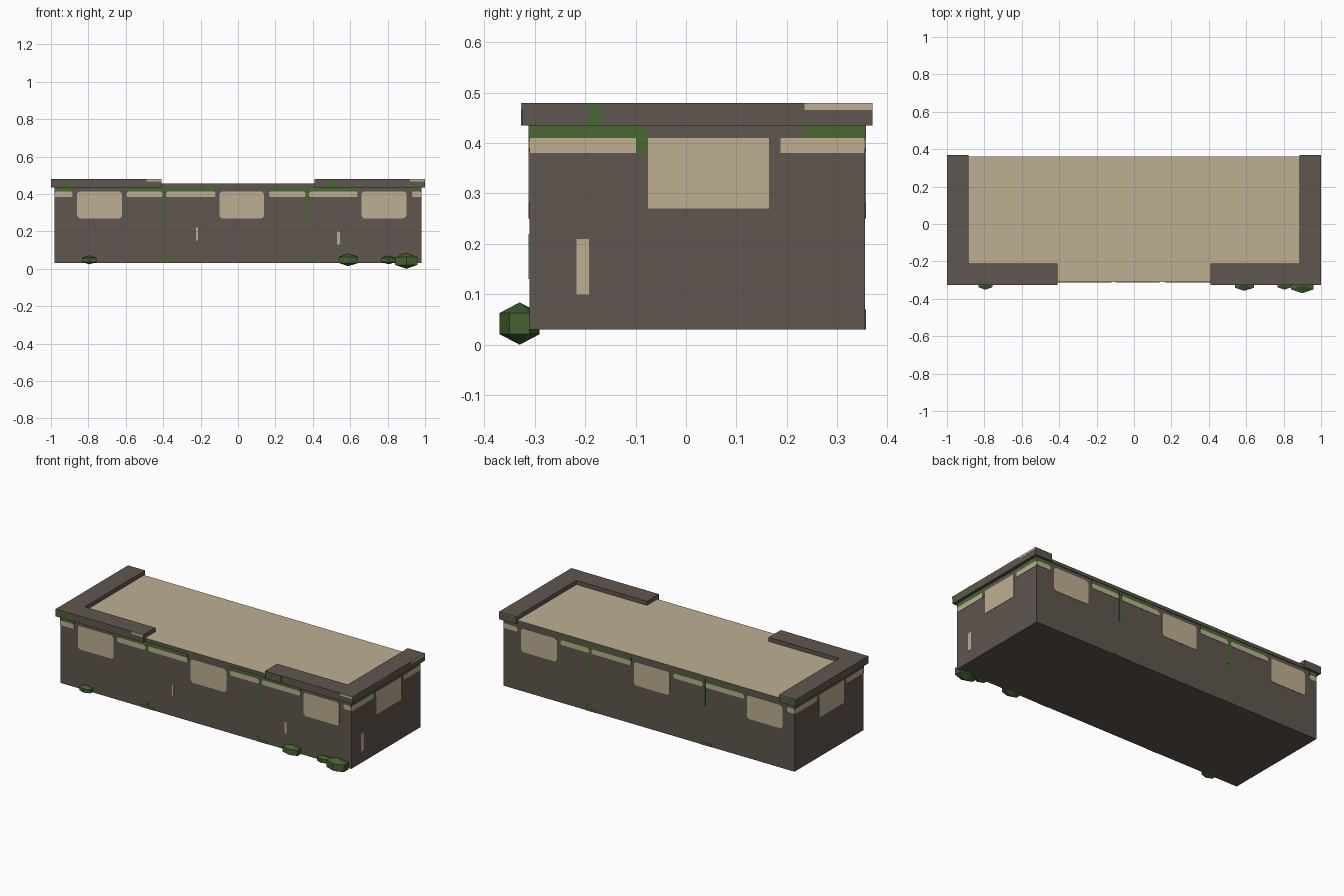
import bpy
import bmesh
from mathutils import Matrix, Vector

cube = bpy.data.objects.get("Cube")
if cube:
    bpy.data.objects.remove(cube, do_unlink=True)


def material(name, rgb):
    lin = [((c / 255 + 0.055) / 1.055) ** 2.4 for c in rgb] + [1]
    mat = bpy.data.materials.new(name)
    mat.use_nodes = True
    mat.diffuse_color = lin
    mat.node_tree.nodes["Principled BSDF"].inputs["Base Color"].default_value = lin
    return mat


STONE = material("dark stone", (96, 86, 78))
SAND = material("pale sand", (190, 175, 146))
MOSS = material("moss green", (72, 103, 52))
BUSH = material("bush green", (68, 98, 48))


def finish(bm, name, mats):
    bmesh.ops.recalc_face_normals(bm, faces=bm.faces)
    mesh = bpy.data.meshes.new(name)
    bm.to_mesh(mesh)
    bm.free()
    for m in mats:
        mesh.materials.append(m)
    ob = bpy.data.objects.new(name, mesh)
    bpy.context.collection.objects.link(ob)
    return ob


def prism(bm, points, z0, z1):
    face = bm.faces.new([bm.verts.new((x, y, z0)) for x, y in points])
    out = bmesh.ops.extrude_face_region(bm, geom=[face])
    verts = [g for g in out["geom"] if isinstance(g, bmesh.types.BMVert)]
    bmesh.ops.translate(bm, verts=verts, vec=(0, 0, z1 - z0))


def rect(x0, x1, y0, y1, c=0):
    """Rectangle outline with corners cut by c."""
    if not c:
        return [(x0, y0), (x1, y0), (x1, y1), (x0, y1)]
    return [(x0 + c, y0), (x1 - c, y0), (x1, y0 + c), (x1, y1 - c),
            (x1 - c, y1), (x0 + c, y1), (x0, y1 - c), (x0, y0 + c)]


def block(name, points, z0, z1, mats):
    bm = bmesh.new()
    prism(bm, points, z0, z1)
    return finish(bm, name, mats)


def frame(u, n, origin):
    """Surface frame: u runs along the surface, n points out of it."""
    u, n = Vector(u), Vector(n)
    rot = Matrix((u, n.cross(u), n)).transposed().to_4x4()
    return Matrix.Translation(origin) @ rot


def plates(name, mat, place, rects, cut=0):
    bm = bmesh.new()
    for r in rects:
        prism(bm, rect(*r, cut), -0.003, 0.002)
    finish(bm, name, [mat]).matrix_world = place


# Main block and deck
block("base_block", rect(-0.98, 0.98, -0.31, 0.355), 0.03, 0.435, [STONE])
deck = block("deck_slab", rect(-0.98, 0.98, -0.31, 0.36), 0.435, 0.455, [STONE, SAND])
for p in deck.data.polygons:
    p.material_index = int(p.normal.z > 0.5)

# L-shaped parapets at both ends
corner = [(0.41, -0.325), (1, -0.325), (1, 0.37), (0.885, 0.37), (0.885, -0.21), (0.41, -0.21)]
for side, s in (("left", 1), ("right", -1)):
    block(side + "_parapet", [(s * x, y) for x, y in corner], 0.435, 0.48, [STONE])

# Worn panels and moss on the long walls
MID = 0.0225
long_walls = {"front": frame((1, 0, 0), (0, -1, 0), (0, -0.31, 0)),
              "back": frame((-1, 0, 0), (0, 1, 0), (0, 0.355, 0))}
long_strips = [(-0.98, -0.885), (-0.595, -0.405), (-0.385, -0.12),
               (0.165, 0.36), (0.38, 0.64), (0.93, 0.98)]
for wall, place in long_walls.items():
    plates(wall + "_panels", SAND, place,
           [(x, x + 0.24, 0.27, 0.413) for x in (-0.86, -0.1, 0.66)], 0.012)
    plates(wall + "_strips", SAND, place,
           [(a, b, 0.383, 0.412) for a, b in long_strips], 0.007)
    plates(wall + "_moss", MOSS, place,
           [(a, b, 0.412, 0.435) for a, b in long_strips]
           + [(-0.402, -0.388, 0.25, 0.435), (0.361, 0.379, 0.27, 0.435),
              (-0.43, -0.35, 0.03, 0.045), (-0.41, -0.39, 0.04, 0.07),
              (0.34, 0.42, 0.03, 0.045), (0.34, 0.36, 0.04, 0.06)])
plates("front_chips", SAND, long_walls["front"],
       [(-0.225, -0.215, 0.15, 0.22), (0.53, 0.545, 0.13, 0.2)])

# Worn panels and moss on the short walls
short_walls = {"left": frame((0, 1, 0), (1, 0, 0), (0.98, MID, 0)),
               "right": frame((0, -1, 0), (-1, 0, 0), (-0.98, MID, 0))}
for wall, place in short_walls.items():
    plates(wall + "_panels", SAND, place,
           [(-0.098, 0.142, 0.27, 0.41), (-0.332, -0.122, 0.38, 0.41),
            (0.165, 0.332, 0.38, 0.41)])
    plates(wall + "_moss", MOSS, place,
           [(-0.332, -0.098, 0.41, 0.435), (-0.122, -0.098, 0.38, 0.41),
            (0.212, 0.332, 0.41, 0.435)])
plates("left_chip", SAND, short_walls["left"], [(-0.24, -0.215, 0.1, 0.21)])

# Worn patches on top of the parapets
top = frame((1, 0, 0), (0, 0, 1), (0, 0, 0.478))
plates("parapet_end_patches", SAND, top,
       [(-1, -0.885, 0.27, 0.37), (0.885, 1, 0.27, 0.37)])
plates("parapet_patches", SAND, top,
       [(-0.71, -0.415, -0.325, -0.265), (0.705, 1, -0.325, -0.265),
        (-0.94, -0.885, -0.1, 0.02), (0.945, 1, -0.1, 0.02)], 0.015)
plates("parapet_scratches", SAND, top,
       [(x, x + 0.055, -0.172, -0.158) for x in (-0.94, 0.945)]
       + [(x, x + 0.07, -0.278, -0.264) for x in (-1, 0.885)], 0.004)

# Worn edges and moss on the parapet sides
rim_front = frame((1, 0, 0), (0, -1, 0), (0, -0.325, 0))
rim_left = frame((0, 1, 0), (1, 0, 0), (0.999, 0, 0))
plates("parapet_front_edges", SAND, rim_front,
       [(-0.49, -0.41, 0.466, 0.48), (0.92, 1, 0.466, 0.48)])
plates("parapet_front_moss", MOSS, rim_front,
       [(-0.93, -0.9, 0.435, 0.48), (0.49, 0.52, 0.435, 0.48)])
plates("parapet_left_edge", SAND, rim_left, [(0.235, 0.37, 0.466, 0.48)])
plates("parapet_left_moss", MOSS, rim_left, [(-0.193, -0.17, 0.435, 0.48)])

# Faceted bushes along the front foot: x, y, z, then radii
bushes = [(-0.795, -0.325, 0.047, 0.05, 0.03, 0.023),
          (0.59, -0.325, 0.047, 0.068, 0.037, 0.033),
          (0.805, -0.325, 0.047, 0.05, 0.03, 0.023),
          (0.9, -0.33, 0.042, 0.08, 0.046, 0.042)]
for i, (x, y, z, rx, ry, rz) in enumerate(bushes):
    bm = bmesh.new()
    bmesh.ops.create_uvsphere(bm, u_segments=6, v_segments=3, radius=1)
    bmesh.ops.scale(bm, verts=bm.verts, vec=(rx, ry, rz))
    bmesh.ops.translate(bm, verts=bm.verts, vec=(x, y, z))
    finish(bm, f"bush_{i + 1}", [BUSH])
